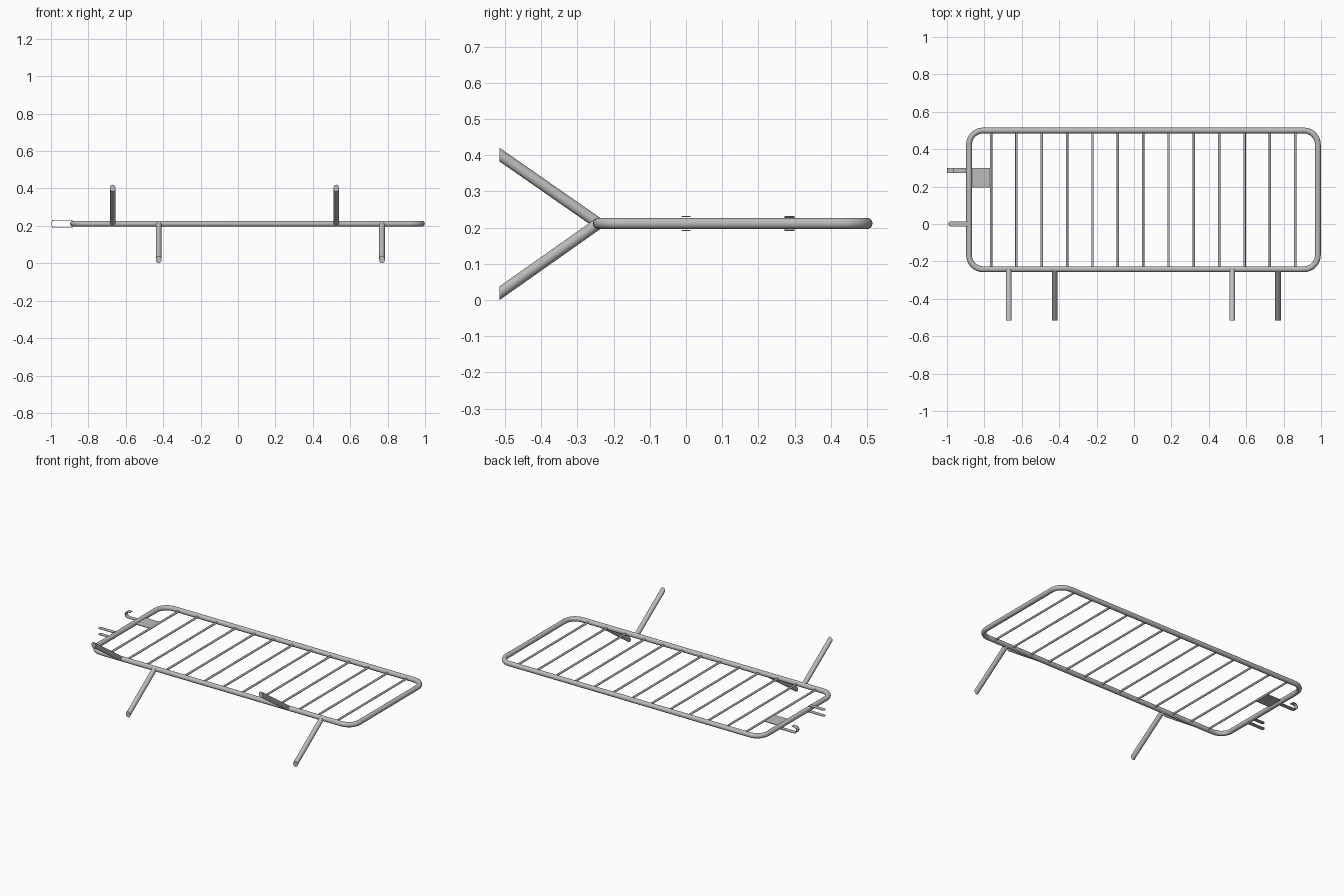
import bpy, bmesh
from math import sin, cos, pi
from mathutils import Vector

cube = bpy.data.objects.get("Cube")
if cube:
    bpy.data.objects.remove(cube, do_unlink=True)

GREY = (0.5, 0.5, 0.5, 1)
steel = bpy.data.materials.new("galvanised_steel")
steel.use_nodes = True
steel.diffuse_color = GREY
steel.node_tree.nodes["Principled BSDF"].inputs["Base Color"].default_value = GREY

MID = 0.2115                      # height of the panel
LEFT, RIGHT, FRONT, BACK = -0.882, 0.983, -0.242, 0.50
TUBE = 0.0155


def finish(name, bm, smooth=True):
    bmesh.ops.recalc_face_normals(bm, faces=bm.faces)
    mesh = bpy.data.meshes.new(name)
    bm.to_mesh(mesh)
    bm.free()
    mesh.materials.append(steel)
    obj = bpy.data.objects.new(name, mesh)
    bpy.context.collection.objects.link(obj)
    if smooth:
        bpy.ops.object.select_all(action="DESELECT")
        obj.select_set(True)
        bpy.context.view_layer.objects.active = obj
        bpy.ops.object.shade_smooth_by_angle(angle=0.7)


def rod(name, start, end, radius, sides=16, cut_y=None):
    """Straight round rod; cut_y slices the far end upright."""
    start, end = Vector(start), Vector(end)
    axis = (end - start).normalized()
    turn = axis.to_track_quat("Z", "Y")
    bm = bmesh.new()
    rings = []
    for centre in (start, end):
        ring = []
        for i in range(sides):
            a = 2 * pi * i / sides
            p = centre + turn @ Vector((radius * cos(a), radius * sin(a), 0))
            if cut_y is not None and centre is end:
                p += axis * ((cut_y - p.y) / axis.y)
            ring.append(bm.verts.new(p))
        rings.append(ring)
    for i in range(sides):
        j = (i + 1) % sides
        bm.faces.new((rings[0][i], rings[0][j], rings[1][j], rings[1][i]))
    for ring in rings:
        bm.faces.new(ring)
    finish(name, bm)


def prism(name, outline, offset, smooth=False):
    """Flat outline pushed along an offset."""
    bm = bmesh.new()
    face = bm.faces.new([bm.verts.new(p) for p in outline])
    # Keep the starting face so that the solid is closed
    moved = bmesh.ops.extrude_face_region(bm, geom=[face], use_keep_orig=True)["geom"]
    verts = [v for v in moved if isinstance(v, bmesh.types.BMVert)]
    bmesh.ops.translate(bm, verts=verts, vec=offset)
    finish(name, bm, smooth)


# Outer frame: a closed bent tube with rounded corners
BEND, STEPS, SIDES = 0.075, 8, 16
path = []
corners = [(RIGHT - BEND, BACK - BEND), (LEFT + BEND, BACK - BEND),
           (LEFT + BEND, FRONT + BEND), (RIGHT - BEND, FRONT + BEND)]
for q, (cx, cy) in enumerate(corners):
    for s in range(STEPS + 1):
        a = pi / 2 * (q + s / STEPS)
        path.append(Vector((cx + BEND * cos(a), cy + BEND * sin(a), MID)))
bm = bmesh.new()
rings = []
for i, p in enumerate(path):
    tangent = (path[(i + 1) % len(path)] - path[i - 1]).normalized()
    out = Vector((tangent.y, -tangent.x, 0))
    rings.append([bm.verts.new(p + TUBE * (cos(2 * pi * k / SIDES) * out
                  + sin(2 * pi * k / SIDES) * Vector((0, 0, 1)))) for k in range(SIDES)])
for i, ring in enumerate(rings):
    nxt = rings[(i + 1) % len(rings)]
    for k in range(SIDES):
        m = (k + 1) % SIDES
        bm.faces.new((ring[k], ring[m], nxt[m], nxt[k]))
finish("frame", bm)

# Thin infill bars
for i in range(13):
    x = -0.764 + 0.1355 * i
    rod(f"infill_bar_{i + 1}", (x, FRONT, MID), (x, BACK, MID), 0.0065, 12)

# Splayed feet, cut upright at their ends
for name, x, rise in (("upper_foot_right", -0.67, 0.19), ("lower_foot_right", -0.424, -0.1925),
                      ("upper_foot_left", 0.525, 0.19), ("lower_foot_left", 0.77, -0.1925)):
    rod(name, (x, FRONT, MID), (x, -0.515, MID + rise), TUBE, cut_y=-0.515)

# Plate between the frame and the first bar
prism("sign_plate", [(LEFT, 0.195, MID - 0.002), (-0.764, 0.195, MID - 0.002),
                     (-0.764, 0.30, MID - 0.002), (LEFT, 0.30, MID - 0.002)], (0, 0, 0.004))

# Pair of flat coupling prongs with rounded tips
HALF, GAP, THICK = 0.013, 0.0195, 0.003
for name, z in (("upper_prong", MID + GAP), ("lower_prong", MID - GAP)):
    outline = [(LEFT, HALF, z - THICK / 2), (LEFT, -HALF, z - THICK / 2)]
    for s in range(9):
        a = pi * s / 8
        outline.append((-0.981 - HALF * sin(a), -HALF * cos(a), z - THICK / 2))
    prism(name, outline[:1] + outline[:0:-1], (0, 0, THICK))

# Flat strip hook curling upward
outer, inner = [], []
for points, r in ((outer, GAP + THICK / 2), (inner, GAP - THICK / 2)):
    points.append((LEFT, MID - r))
    for s in range(13):
        a = pi * s / 12
        points.append((-0.979 - r * sin(a), MID - r * cos(a)))
    points.append((-0.962, MID + r))
profile = outer + inner[::-1]
prism("hook", [(x, 0.272, z) for x, z in profile], (0, 0.028, 0), True)
